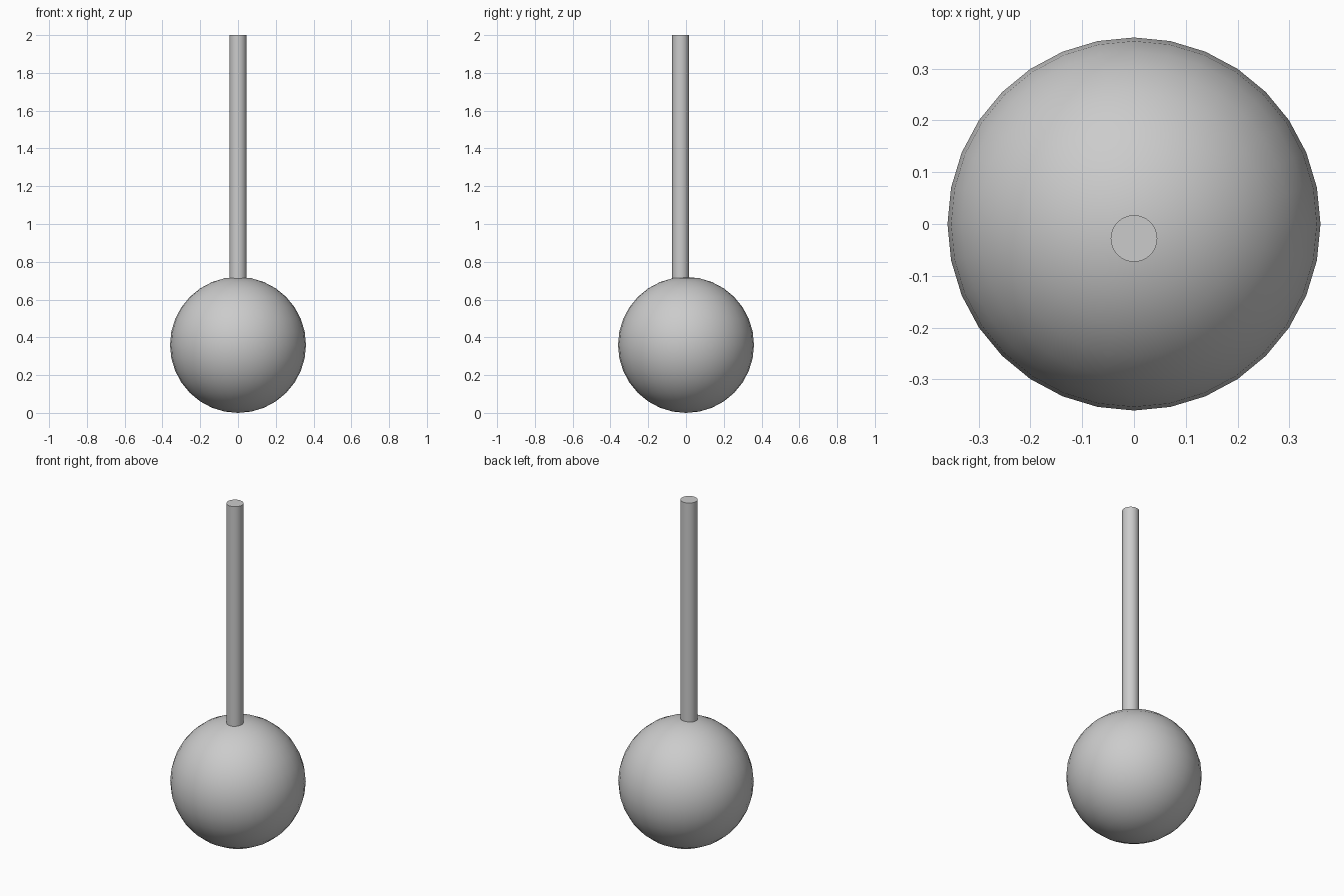
import bpy
from math import radians

if "Cube" in bpy.data.objects:
    bpy.data.objects.remove(bpy.data.objects["Cube"])

BALL_R = 0.36
ROD_R, ROD_Y = 0.045, -0.028
ROD_BOTTOM, ROD_TOP = 0.70, 2.0


def finish(name):
    ob = bpy.context.object
    ob.name = name
    bpy.ops.object.shade_smooth_by_angle(angle=radians(30))
    return ob


# Round ball resting on the ground
bpy.ops.mesh.primitive_uv_sphere_add(segments=32, ring_count=16, radius=BALL_R,
                                     location=(0, 0, BALL_R))
finish("ball")

# Upright rod, slightly forward of centre, sunk into the top of the ball
bpy.ops.mesh.primitive_cylinder_add(vertices=32, radius=ROD_R,
                                    depth=ROD_TOP - ROD_BOTTOM,
                                    location=(0, ROD_Y, (ROD_TOP + ROD_BOTTOM) / 2))
finish("rod")
